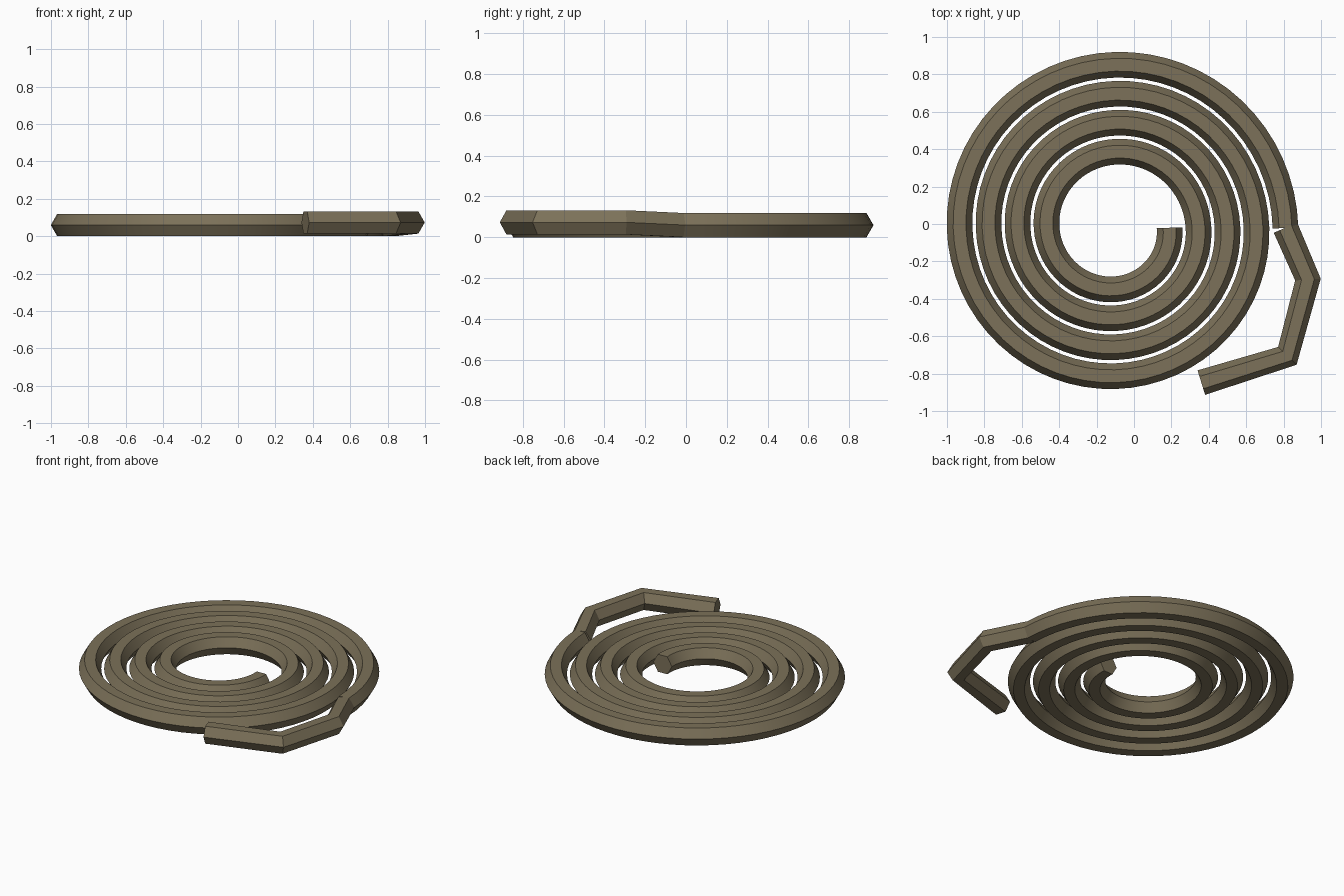
import bpy, bmesh, math
from mathutils import Vector

if "Cube" in bpy.data.objects:
    bpy.data.objects.remove(bpy.data.objects["Cube"])

RADIUS = 0.0685      # hexagon corner radius
MID = RADIUS * math.cos(math.pi / 6)

rope_mat = bpy.data.materials.new("rope_brown")
rope_mat.diffuse_color = (0.2, 0.165, 0.1, 1)
rope_mat.use_nodes = True
rope_mat.node_tree.nodes["Principled BSDF"].inputs["Base Color"].default_value = rope_mat.diffuse_color


def sweep(name, path):
    """Sweep a flat-topped hexagon along a path of points and cap both ends."""
    bm = bmesh.new()
    rings = []
    for i, p in enumerate(path):
        before = (p - path[i - 1]).normalized() if i else Vector()
        after = (path[i + 1] - p).normalized() if i < len(path) - 1 else Vector()
        t = before + after
        side = Vector((-t.y, t.x, 0)).normalized()
        rings.append([bm.verts.new(p + side * RADIUS * math.cos(k * math.pi / 3)
                                   + Vector((0, 0, RADIUS * math.sin(k * math.pi / 3))))
                      for k in range(6)])
    for a, b in zip(rings, rings[1:]):
        for k in range(6):
            n = (k + 1) % 6
            bm.faces.new((a[k], a[n], b[n], b[k]))
    bm.faces.new(rings[0])
    bm.faces.new(rings[-1])
    bmesh.ops.recalc_face_normals(bm, faces=bm.faces)
    mesh = bpy.data.meshes.new(name)
    bm.to_mesh(mesh)
    bm.free()
    mesh.materials.append(rope_mat)
    obj = bpy.data.objects.new(name, mesh)
    bpy.context.collection.objects.link(obj)
    bpy.ops.object.select_all(action='DESELECT')
    obj.select_set(True)
    bpy.context.view_layer.objects.active = obj
    bpy.ops.object.shade_smooth_by_angle(angle=math.radians(30))


# Flat coil: four clockwise turns growing outward
TURNS, STEPS, START, PITCH = 4, 64, 0.29, 0.155
coil = []
for i in range(TURNS * STEPS + 1):
    turn = i / STEPS
    r, a = START + PITCH * turn, -2 * math.pi * turn
    coil.append(Vector((-0.1 + r * math.cos(a), -0.02 + r * math.sin(a), MID)))
sweep("rope_coil", coil)

# Loose end: three straight lengths, lifted slightly off the ground
sweep("rope_tail", [Vector(p) for p in (
    (0.81, -0.02, MID), (0.93, -0.297, 0.073), (0.82, -0.705, 0.073), (0.36, -0.848, 0.073))])
